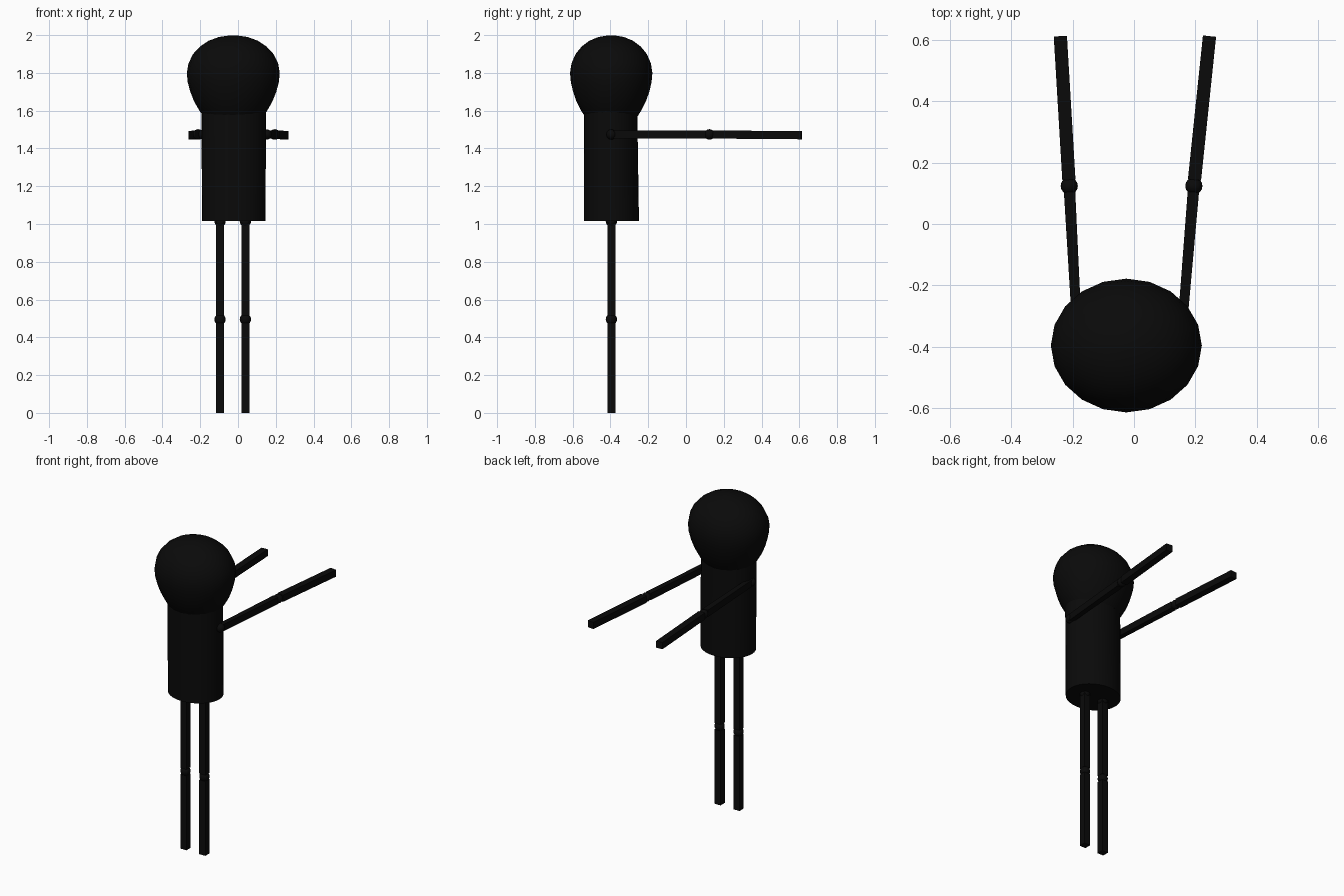
import bpy, bmesh
from math import sin, cos, tau
from mathutils import Vector

if "Cube" in bpy.data.objects:
    bpy.data.objects.remove(bpy.data.objects["Cube"])

black = bpy.data.materials.new("black")
black.diffuse_color = (0.003, 0.003, 0.003, 1)
black.use_nodes = True
black.node_tree.nodes["Principled BSDF"].inputs["Base Color"].default_value = black.diffuse_color


def finish(bm, name, smooth):
    bmesh.ops.recalc_face_normals(bm, faces=bm.faces)
    me = bpy.data.meshes.new(name)
    bm.to_mesh(me)
    bm.free()
    me.materials.append(black)
    ob = bpy.data.objects.new(name, me)
    bpy.context.collection.objects.link(ob)
    if smooth:
        bpy.ops.object.select_all(action='DESELECT')
        bpy.context.view_layer.objects.active = ob
        ob.select_set(True)
        bpy.ops.object.shade_smooth_by_angle(angle=0.7)
    return ob


def loft(name, rings, sides=20):
    """Rings are (centre x, centre y, z, radius x, radius y)."""
    bm = bmesh.new()
    loops = [[bm.verts.new((cx + rx * cos(tau * i / sides), cy + ry * sin(tau * i / sides), z))
              for i in range(sides)] for cx, cy, z, rx, ry in rings]
    for a, b in zip(loops, loops[1:]):
        for i in range(sides):
            j = (i + 1) % sides
            bm.faces.new((a[i], a[j], b[j], b[i]))
    bm.faces.new(loops[0])
    bm.faces.new(loops[-1])
    return finish(bm, name, True)


def bar(name, a, b, wa, wb, gap_a=0.0, gap_b=0.0, depth=0.043):
    """Square bar from a to b, shortened by the joint gaps."""
    a, b = Vector(a), Vector(b)
    d = (b - a).normalized()
    a, b = a + d * gap_a, b - d * gap_b
    side = Vector((1, 0, 0))
    side = (side - d * side.dot(d)).normalized()
    up = d.cross(side)
    bm = bmesh.new()
    q = [[bm.verts.new(p + side * (s * w / 2) + up * (t * depth / 2))
          for s, t in ((-1, -1), (1, -1), (1, 1), (-1, 1))] for p, w in ((a, wa), (b, wb))]
    for i in range(4):
        j = (i + 1) % 4
        bm.faces.new((q[0][i], q[0][j], q[1][j], q[1][i]))
    bm.faces.new(q[0])
    bm.faces.new(q[1])
    return finish(bm, name, False)


def joint(name, p, r=0.03):
    bm = bmesh.new()
    bmesh.ops.create_uvsphere(bm, u_segments=16, v_segments=10, radius=r)
    bmesh.ops.translate(bm, verts=bm.verts, vec=p)
    return finish(bm, name, True)


# Torso: elliptical column, very slightly tilted
loft("torso", [(-0.0225, -0.395, 1.015, 0.168, 0.146),
               (-0.0225, -0.399, 1.60, 0.171, 0.141)], 32)

# Head: rounded top narrowing to the neck
profile = [(1.57, 0.64), (1.60, 0.73), (1.65, 0.845), (1.70, 0.925), (1.75, 0.98),
           (1.80, 1.0), (1.85, 0.965), (1.90, 0.865), (1.94, 0.715),
           (1.97, 0.53), (1.99, 0.31), (1.999, 0.06)]
loft("head", [(-0.025, -0.396, z, 0.246 * s, 0.218 * s) for z, s in profile])

# Legs with hip and knee joints
for side, x in (("left", -0.095), ("right", 0.039)):
    hip, knee, foot = (x, -0.395, 1.015), (x, -0.395, 0.495), (x, -0.395, 0)
    joint(side + "_hip", hip)
    joint(side + "_knee", knee)
    bar(side + "_thigh", hip, knee, 0.043, 0.043, 0, 0.02)
    bar(side + "_shin", knee, foot, 0.043, 0.043, 0.02)

# Arms reaching towards the back, with shoulder and elbow joints
for side, xs, xe, xh in (("left", -0.183, -0.211, -0.24), ("right", 0.152, 0.195, 0.246)):
    shoulder, elbow, hand = (xs, -0.395, 1.474), (xe, 0.124, 1.474), (xh, 0.612, 1.47)
    joint(side + "_shoulder", shoulder, 0.027)
    joint(side + "_elbow", elbow, 0.028)
    bar(side + "_upper_arm", shoulder, elbow, 0.03, 0.037, 0, 0.02)
    bar(side + "_forearm", elbow, hand, 0.043, 0.043, 0.02)
